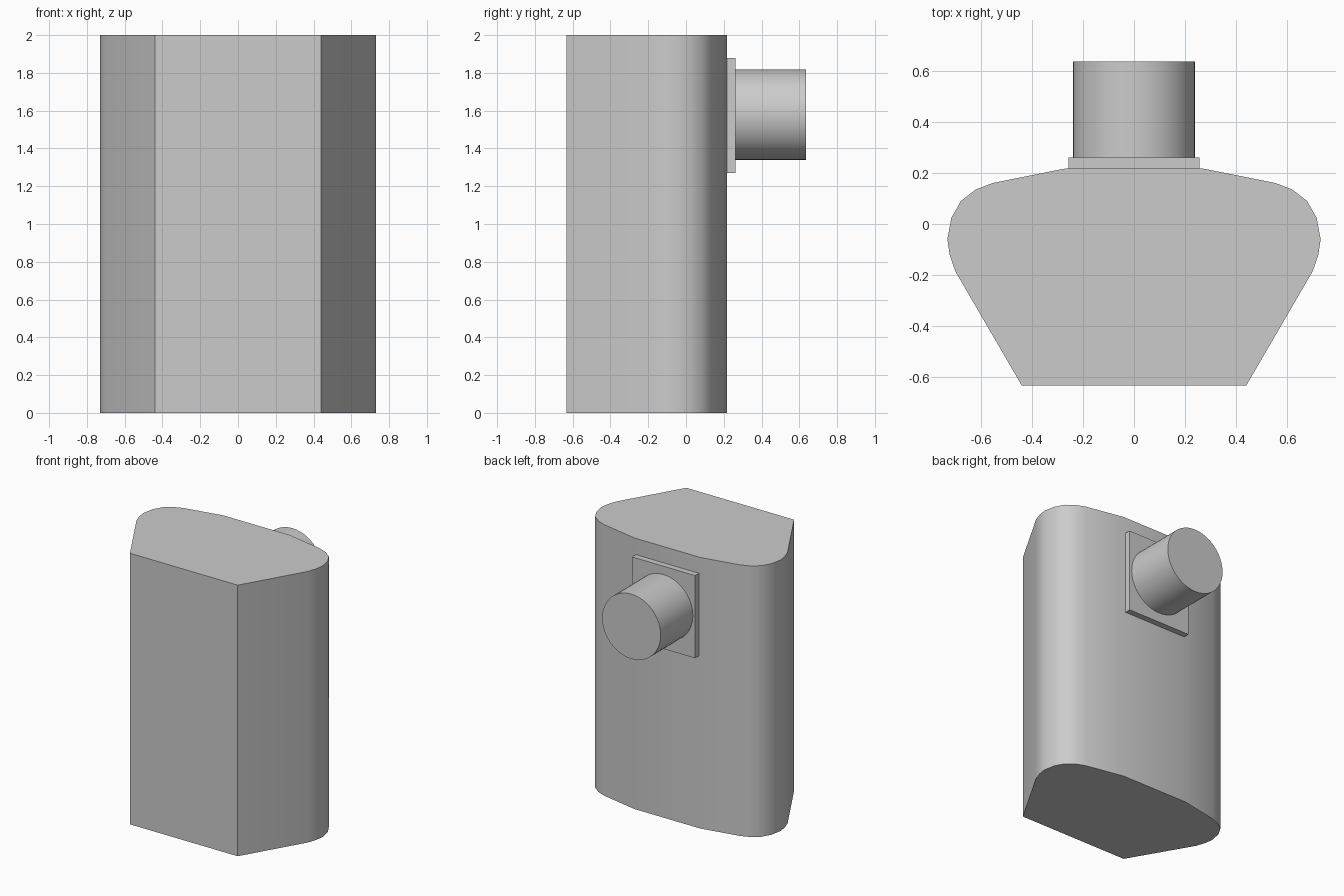
import bpy, bmesh, math
from mathutils import Matrix

cube = bpy.data.objects.get("Cube")
if cube:
    bpy.data.objects.remove(cube, do_unlink=True)

GREY = (0.6, 0.6, 0.6, 1)
grey = bpy.data.materials.new("plain grey")
grey.use_nodes = True
grey.diffuse_color = GREY
grey.node_tree.nodes["Principled BSDF"].inputs["Base Color"].default_value = GREY


def finish(name, bm, smooth=False):
    bmesh.ops.recalc_face_normals(bm, faces=bm.faces)
    mesh = bpy.data.meshes.new(name)
    bm.to_mesh(mesh)
    bm.free()
    mesh.materials.append(grey)
    obj = bpy.data.objects.new(name, mesh)
    bpy.context.collection.objects.link(obj)
    if smooth:
        bpy.ops.object.select_all(action='DESELECT')
        obj.select_set(True)
        bpy.context.view_layer.objects.active = obj
        bpy.ops.object.shade_smooth_by_angle(angle=math.radians(30))


# Body: mirrored plan profile extruded upward
half = [(0.44, -0.632), (0.7, -0.185), (0.722, -0.12), (0.731, -0.06), (0.715, 0.025),
        (0.678, 0.09), (0.62, 0.135), (0.552, 0.161), (0.27, 0.217)]
outline = half + [(-x, y) for x, y in reversed(half)]
bm = bmesh.new()
base = bm.faces.new([bm.verts.new((x, y, 0)) for x, y in outline])
top = bmesh.ops.extrude_face_region(bm, geom=[base], use_keep_orig=True)
bmesh.ops.translate(bm, vec=(0, 0, 2),
                    verts=[v for v in top["geom"] if isinstance(v, bmesh.types.BMVert)])
finish("body", bm, smooth=True)

# Square mounting plate on the back
bm = bmesh.new()
bmesh.ops.create_cube(bm, size=1, matrix=Matrix.Translation((0, 0.236, 1.575))
                      @ Matrix.Diagonal((0.514, 0.05, 0.61, 1)))
finish("mounting_plate", bm)

# Round stub pointing backward
bm = bmesh.new()
bmesh.ops.create_cone(bm, cap_ends=True, segments=48, radius1=0.239, radius2=0.239, depth=0.385,
                      matrix=Matrix.Translation((0, 0.444, 1.579))
                      @ Matrix.Rotation(math.pi / 2, 4, 'X'))
finish("round_stub", bm, smooth=True)
